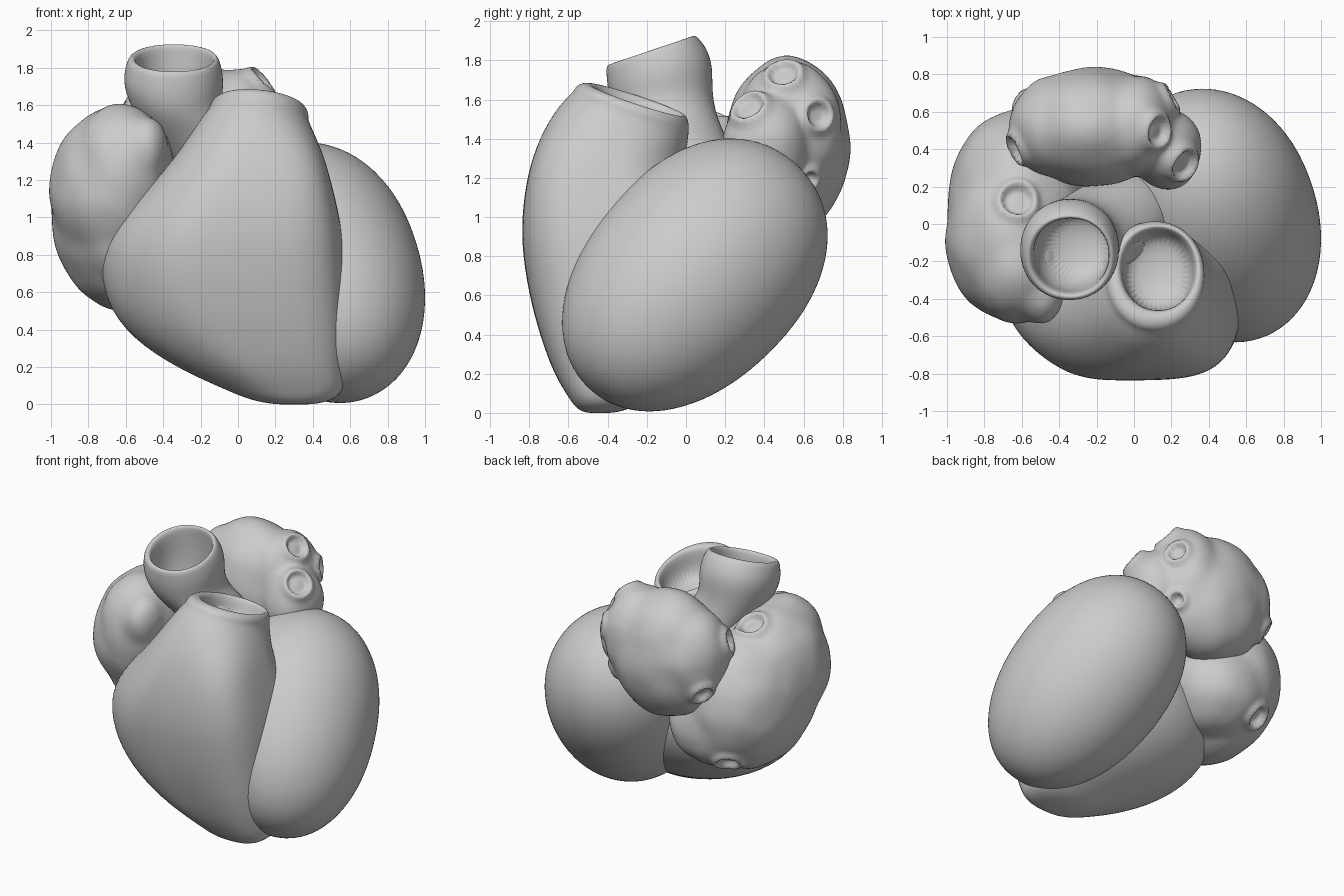
import bpy, bmesh, math
from mathutils import Vector, Matrix, noise

if "Cube" in bpy.data.objects:
    bpy.data.objects.remove(bpy.data.objects["Cube"])


def make_object(name, bm):
    bmesh.ops.recalc_face_normals(bm, faces=bm.faces)
    me = bpy.data.meshes.new(name)
    bm.to_mesh(me)
    bm.free()
    me.polygons.foreach_set("use_smooth", [True] * len(me.polygons))
    ob = bpy.data.objects.new(name, me)
    bpy.context.collection.objects.link(ob)
    return ob


def loft(name, rings, n=40, corner=0.0):
    """Skin rings (cx, cy, cz, rx, ry, slope_y, slope_x); corner squares the front right side low down."""
    bm = bmesh.new()
    loops = []
    for cx, cy, cz, rx, ry, sy, sx in rings:
        loop = []
        square = corner * min(1, max(0, (1.5 - cz) / 0.4)) * min(1, 0.3 + cz * 2)
        for i in range(n):
            a = 2 * math.pi * i / n
            c, s = math.cos(a), math.sin(a)
            p = 2.1 + square * max(0, (c - s) / math.sqrt(2)) ** 2
            r = (abs(c) ** p + abs(s) ** p) ** (-1 / p)
            dx, dy = rx * r * c, ry * r * s
            loop.append(bm.verts.new((cx + dx, cy + dy, cz + sy * dy + sx * dx)))
        loops.append(loop)
    for lo, hi in zip(loops, loops[1:]):
        for i in range(n):
            j = (i + 1) % n
            bm.faces.new((lo[i], lo[j], hi[j], hi[i]))
    bm.faces.new(loops[0][::-1])
    bm.faces.new(loops[-1])
    ob = make_object(name, bm)
    sub = ob.modifiers.new("subdivision", 'SUBSURF')
    sub.levels = sub.render_levels = 2
    return ob


def chamber(name, blobs, openings, soften):
    """Fuse ellipsoids into one soft body, then press rimmed vein openings into it."""
    bm = bmesh.new()
    for c, r in blobs:
        m = Matrix.Translation(c) @ Matrix.Diagonal((*r, 1))
        bmesh.ops.create_icosphere(bm, subdivisions=4, radius=1, matrix=m)
    ob = make_object(name, bm)
    rem = ob.modifiers.new("fuse", 'REMESH')
    rem.mode = 'VOXEL'
    rem.voxel_size = 0.018
    smo = ob.modifiers.new("soften", 'SMOOTH')
    smo.factor, smo.iterations = 0.5, soften
    dg = bpy.context.evaluated_depsgraph_get()
    me = bpy.data.meshes.new_from_object(ob.evaluated_get(dg))
    ob.modifiers.clear()
    ob.data = me
    co = [v.co.copy() for v in me.vertices]
    no = [v.normal.copy() for v in me.vertices]
    # gently uneven muscle surface
    new = [c + k * 0.012 * noise.noise(c * 5) for c, k in zip(co, no)]
    for point, radius in openings:
        point = Vector(point)
        near = min(range(len(co)), key=lambda i: (co[i] - point).length_squared)
        centre, axis = co[near], no[near]
        for i, c in enumerate(co):
            d = (c - centre).length
            if d < radius * 2.5 and no[i].dot(axis) > 0:
                rim = 0.028 * math.exp(-((d - radius) / 0.026) ** 2)
                t = min(1, max(0, (radius - d) / (0.4 * radius)))
                new[i] = new[i] + axis * (rim - 0.025 * t * t * (3 - 2 * t))
    for v, c in zip(me.vertices, new):
        v.co = c
    me.polygons.foreach_set("use_smooth", [True] * len(me.polygons))
    me.update()
    return ob


# Left ventricle: a full, tilted egg
bm = bmesh.new()
bmesh.ops.create_icosphere(bm, subdivisions=5, radius=1)
axis = Vector((-0.26, 0.65, 0.71)).normalized()
side = (Vector((1, 0, 0)) - axis * axis.x).normalized()
across = axis.cross(side)
for v in bm.verts:
    x, y, z = v.co
    rad = math.hypot(x, y)
    k = (rad ** 2.15 + abs(z) ** 2.15) ** (-1 / 2.15)
    b = k * (1 + 0.05 * z)
    v.co = side * (x * b * 0.53) + across * (y * b * 0.55) + axis * (z * k * 0.79)
    v.co += Vector((0.45, 0.035, 0.695))
make_object("left_ventricle", bm)

# Right ventricle, rising into the open pulmonary trunk
loft("right_ventricle", [
    (0.30, -0.44, 0.00, 0.04, 0.03, 0, 0),
    (0.30, -0.44, 0.00, 0.10, 0.07, 0, 0),
    (0.29, -0.42, 0.02, 0.22, 0.14, 0, 0),
    (0.25, -0.39, 0.08, 0.32, 0.21, 0, 0),
    (0.13, -0.33, 0.19, 0.45, 0.34, 0, 0),
    (0.01, -0.27, 0.35, 0.58, 0.46, 0, 0),
    (-0.065, -0.24, 0.55, 0.65, 0.55, 0, 0),
    (-0.085, -0.25, 0.80, 0.66, 0.585, 0, 0),
    (-0.045, -0.31, 1.00, 0.59, 0.53, 0, 0),
    (0.03, -0.39, 1.20, 0.465, 0.42, -0.05, 0),
    (0.075, -0.38, 1.35, 0.38, 0.37, -0.15, -0.03),
    (0.095, -0.32, 1.48, 0.305, 0.33, -0.28, -0.08),
    (0.11, -0.28, 1.54, 0.265, 0.295, -0.33, -0.1),
    (0.115, -0.275, 1.57, 0.265, 0.29, -0.33, -0.1),
    (0.12, -0.26, 1.60, 0.245, 0.265, -0.33, -0.1),
    (0.13, -0.24, 1.60, 0.205, 0.225, -0.33, -0.1),
    (0.13, -0.25, 1.55, 0.19, 0.21, -0.3, -0.1),
    (0.12, -0.27, 1.38, 0.17, 0.19, -0.1, 0),
], corner=2.0)

# Aorta: bulging root and a tilted open mouth
loft("aorta", [
    (0.05, 0.10, 1.00, 0.22, 0.20, 0, 0),
    (-0.06, 0.04, 1.25, 0.27, 0.24, 0, 0.1),
    (-0.22, -0.05, 1.43, 0.24, 0.24, 0, 0.1),
    (-0.33, -0.12, 1.57, 0.235, 0.25, 0.1, 0),
    (-0.345, -0.13, 1.71, 0.27, 0.27, 0.22, 0),
    (-0.345, -0.15, 1.79, 0.26, 0.255, 0.3, 0),
    (-0.345, -0.18, 1.855, 0.24, 0.23, 0.34, 0),
    (-0.34, -0.175, 1.855, 0.205, 0.2, 0.34, 0),
    (-0.335, -0.16, 1.78, 0.20, 0.20, 0.3, 0),
    (-0.33, -0.15, 1.62, 0.20, 0.20, 0.1, 0),
    (-0.28, -0.10, 1.46, 0.16, 0.16, 0, 0),
])

# Right atrium with its front auricle and the two great vein openings
chamber("right_atrium", [
    ((-0.61, 0.09, 1.00), (0.39, 0.53, 0.50)),
    ((-0.66, -0.08, 1.15), (0.345, 0.44, 0.44)),
    ((-0.62, -0.22, 1.25), (0.28, 0.32, 0.36)),
    ((-0.50, -0.38, 1.36), (0.13, 0.16, 0.19)),
    ((-0.47, 0.28, 0.86), (0.34, 0.34, 0.32)),
], [
    ((-0.62, 0.16, 1.60), 0.10),
    ((-0.66, 0.45, 0.68), 0.085),
], 45)

# Left atrium with its lobe and the lung vein openings
chamber("left_atrium", [
    ((-0.22, 0.52, 1.37), (0.42, 0.32, 0.45)),
    ((-0.43, 0.52, 1.40), (0.24, 0.27, 0.33)),
    ((0.00, 0.53, 1.46), (0.23, 0.27, 0.34)),
    ((0.17, 0.40, 1.37), (0.19, 0.22, 0.27)),
], [
    ((-0.65, 0.38, 1.52), 0.085),
    ((-0.58, 0.64, 1.22), 0.075),
    ((0.13, 0.50, 1.74), 0.09),
    ((0.26, 0.32, 1.55), 0.095),
    ((0.20, 0.68, 1.53), 0.075),
    ((0.17, 0.64, 1.18), 0.05),
], 25)
